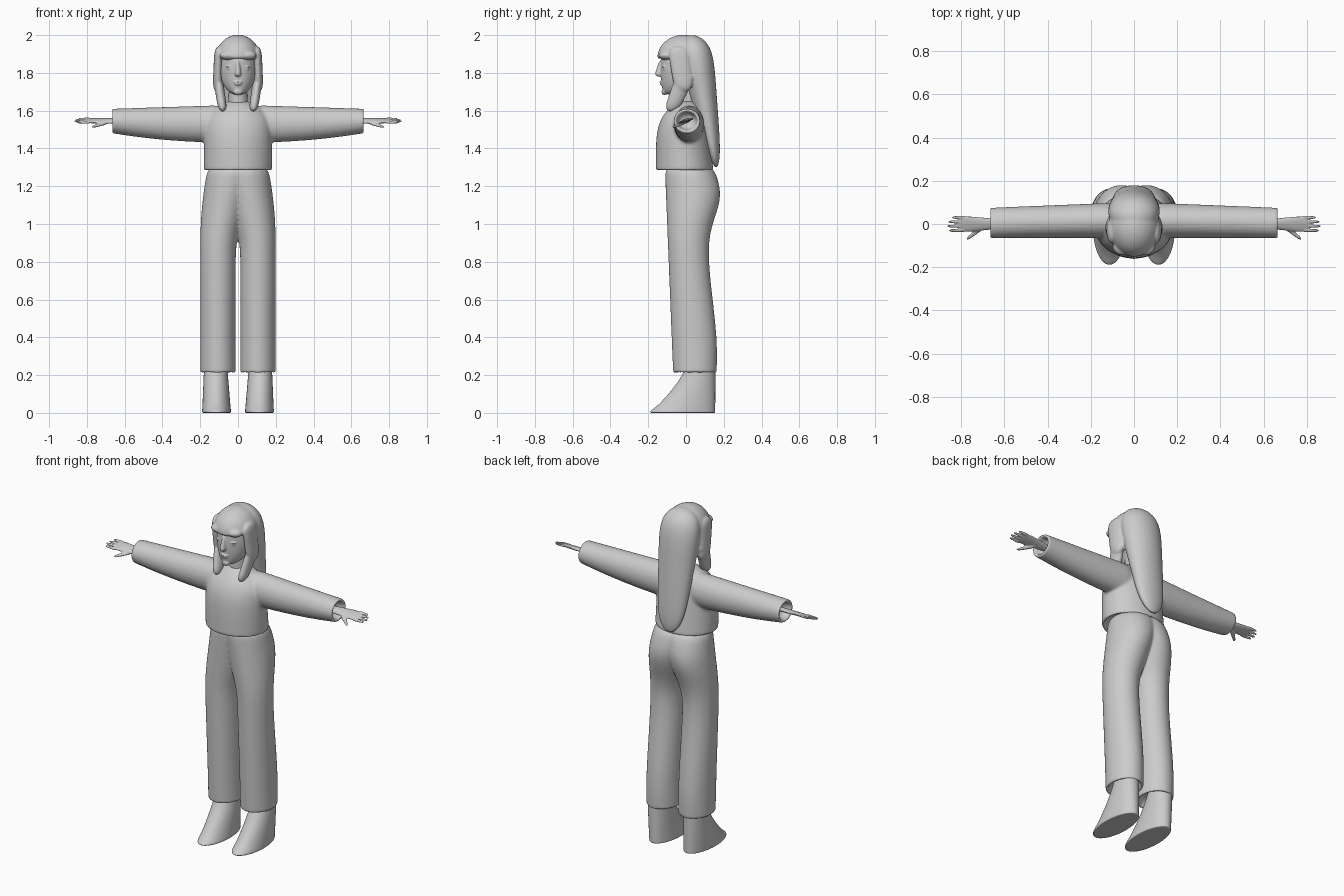
import bpy, bmesh, math
from mathutils import Matrix

if "Cube" in bpy.data.objects:
    bpy.data.objects.remove(bpy.data.objects["Cube"], do_unlink=True)

grey = bpy.data.materials.new("plain_grey")
grey.use_nodes = True
colour = (0.6, 0.6, 0.6, 1)
grey.diffuse_color = colour
grey.node_tree.nodes["Principled BSDF"].inputs["Base Color"].default_value = colour

SEGMENTS = 16
SWELL = 1.025  # makes up for the shrinkage of subdivision
HAND_TILT = 0.3


def loft(bm, rings, axis="z", both=False, tilt=0):
    """Closed tube through elliptical rings given as (position, a_min, a_max, b_min, b_max)."""
    for side in ((1, -1) if both else (1,)):
        loops = []
        for pos, a_min, a_max, b_min, b_max in rings:
            loop = []
            for i in range(SEGMENTS):
                angle = math.tau * i / SEGMENTS
                a = (a_min + a_max + (a_max - a_min) * SWELL * math.cos(angle)) / 2
                b = (b_min + b_max + (b_max - b_min) * SWELL * math.sin(angle)) / 2
                x, y, z = (a, b, pos) if axis == "z" else (pos, a, b + tilt * a)
                loop.append(bm.verts.new((side * x, y, z)))
            loops.append(loop)
        for low, high in zip(loops, loops[1:]):
            for i in range(SEGMENTS):
                j = (i + 1) % SEGMENTS
                bm.faces.new((low[i], low[j], high[j], high[i]))
        bm.faces.new(loops[0])
        bm.faces.new(loops[-1])


def steps(count):
    """Even fractions from nought to one."""
    return [i / count for i in range(count + 1)]


def mix(start, end, t):
    return start + (end - start) * t


def bump(value, centre, width):
    return math.exp(-((value - centre) / width) ** 2)


def inset(ring, wall, shift):
    pos, a_min, a_max, b_min, b_max = ring
    return (pos + shift, a_min + wall, a_max - wall, b_min + wall, b_max - wall)


def opening(ring, inward):
    """Rings, from inside to outside, of an open end with a thick rim."""
    return [inset(ring, 0.02, inward * 0.06), inset(ring, 0.018, 0), ring, inset(ring, 0, inward * 0.01)]


def strand(bm, start, end, **options):
    """Straight tapering piece with rounded ends."""
    rings = []
    for step in steps(12):
        t = (1 - math.cos(math.pi * step)) / 2
        scale = max(0.15, math.sqrt(1 - abs(2 * t - 1) ** 6))
        pos, a_min, a_max, b_min, b_max = (mix(p, q, t) for p, q in zip(start, end))
        a_trim = (a_max - a_min) * (1 - scale) / 2
        b_trim = (b_max - b_min) * (1 - scale) / 2
        rings.append((pos, a_min + a_trim, a_max - a_trim, b_min + b_trim, b_max - b_trim))
    loft(bm, rings, **options)


def blob(bm, centre, radii, both=False):
    x, y, z = centre
    for side in ((1, -1) if both else (1,)):
        matrix = Matrix.Translation((side * x, y, z)) @ Matrix.Diagonal((*radii, 1))
        bmesh.ops.create_uvsphere(bm, u_segments=16, v_segments=10, radius=1, matrix=matrix)


def finish(name, bm, voxel=0, softness=4):
    """Turn the pieces into one smooth object, fused when a voxel size is given."""
    bmesh.ops.recalc_face_normals(bm, faces=bm.faces)
    for face in bm.faces:
        face.smooth = True
    mesh = bpy.data.meshes.new(name)
    bm.to_mesh(mesh)
    bm.free()
    mesh.materials.append(grey)
    part = bpy.data.objects.new(name, mesh)
    bpy.context.collection.objects.link(part)
    rounding = part.modifiers.new("rounding", "SUBSURF")
    rounding.levels = rounding.render_levels = 2
    if voxel:
        fuse = part.modifiers.new("fuse", "REMESH")
        fuse.mode = "VOXEL"
        fuse.voxel_size = voxel
        fuse.use_smooth_shade = True
        soften = part.modifiers.new("soften", "SMOOTH")
        soften.iterations = softness


# Sweater torso: straight at the hem, rounding in towards the collar
def torso_ring(step):
    t = 1 - (1 - step) ** 2
    half = mix(0.18, 0.05, t ** 8)
    front = mix(-0.16, -0.04, t ** 5)
    back = mix(0.1, 0.05, t ** 8) + 0.045 * (1 - t)
    return (mix(1.28, 1.65, t), -half, half, front, back)


# Sleeve: gently tapering from the shoulder to an open cuff
def sleeve_ring(t):
    return (mix(0.05, 0.67, t), -0.065, mix(0.1, 0.075, t), mix(1.43, 1.48, t * t), mix(1.63, 1.61, t))


bm = bmesh.new()
torso = [torso_ring(step) for step in steps(10)]
loft(bm, opening(torso[0], 1) + torso[1:])
sleeve = [sleeve_ring(t) for t in steps(6)]
loft(bm, sleeve[:-1] + opening(sleeve[-1], -1)[::-1], axis="x", both=True)
finish("sweater", bm, voxel=0.008, softness=6)


# Trouser leg: both legs widen past the middle above the crotch and merge
def leg_ring(t):
    z = mix(0.21, 1.32, t)
    hip = max(0, z - 0.9) / 0.4
    back = 0.11 + 0.055 * bump(z, 0.3, 0.4) + 0.075 * bump(z, 1.16, 0.16)
    return (z, 0.012 - 0.12 * hip, 0.2 - 0.04 * hip ** 2, -0.06 - 0.04 * z, back)


bm = bmesh.new()
leg = [leg_ring(t) for t in steps(14)]
loft(bm, opening(leg[0], 1) + leg[1:], both=True)
finish("trousers", bm, voxel=0.008, softness=6)


# Shoe: flat sole, toe sloping back up to the ankle
def shoe_ring(t):
    return (0.28 * t, mix(0.037, 0.06, t), mix(0.19, 0.178, t), 0.01 - 0.2 * (1 - t) ** 1.5, 0.155)


bm = bmesh.new()
shoe = [shoe_ring(t) for t in steps(8)]
sole = [inset(shoe[0], 0.015, 0), shoe[0], inset(shoe[0], 0, 0.01)]
loft(bm, sole + shoe[1:], both=True)
finish("shoes", bm)


# Head: narrow chin, full cheeks
def head_ring(t):
    fullness = math.sin(math.pi * t)
    half = 0.1 * math.sqrt(fullness)
    return (mix(1.675, 1.97, t), -half, half, -0.108 - 0.027 * math.sqrt(fullness), mix(-0.05, 0.11, fullness))


bm = bmesh.new()
loft(bm, [head_ring(mix(0.03, 0.97, t)) for t in steps(10)])
# Neck, nose, lips, chin, eyes and upper lids
strand(bm, (1.56, -0.055, 0.055, -0.05, 0.06), (1.78, -0.045, 0.045, -0.05, 0.06))
strand(bm, (1.78, -0.02, 0.02, -0.17, -0.11), (1.87, -0.008, 0.008, -0.14, -0.11))
blob(bm, (0, -0.128, 1.752), (0.024, 0.013, 0.006))
blob(bm, (0, -0.127, 1.741), (0.02, 0.013, 0.007))
blob(bm, (0, -0.114, 1.7), (0.025, 0.016, 0.018))
blob(bm, (0.04, -0.113, 1.822), (0.02, 0.012, 0.008), both=True)
blob(bm, (0.042, -0.112, 1.833), (0.024, 0.017, 0.004), both=True)
finish("head", bm, voxel=0.004, softness=3)

# Hair: long back, domed crown with fringe, side locks resting on the chest
bm = bmesh.new()
strand(bm, (1.3, -0.08, 0.08, 0.13, 0.19), (2, -0.135, 0.135, -0.08, 0.14))
crown = []
for step in steps(6):
    angle = step * math.radians(85)
    half, depth = 0.12 * math.cos(angle), 0.142 * math.cos(angle)
    crown.append((1.875 + 0.128 * math.sin(angle), -half, half, -0.012 - depth, -0.012 + depth))
loft(bm, [inset(crown[0], 0.02, 0)] + crown)
blob(bm, (0.05, -0.105, 1.893), (0.05, 0.042, 0.026), both=True)
strand(bm, (1.94, 0.08, 0.125, -0.1, 0.02), (1.7, 0.08, 0.135, -0.06, 0.04), both=True)
strand(bm, (1.8, 0.085, 0.135, -0.05, 0.06), (1.595, 0.055, 0.105, -0.12, -0.04), both=True)
finish("hair", bm, voxel=0.006)

# Hands: palm, thumb and four fingers
bm = bmesh.new()
limb = {"axis": "x", "both": True, "tilt": HAND_TILT}
strand(bm, (0.6, -0.02, 0.02, 1.53, 1.56), (0.82, -0.042, 0.042, 1.54, 1.556), **limb)
strand(bm, (0.69, -0.02, 0.01, 1.53, 1.55), (0.775, -0.08, -0.06, 1.527, 1.54), **limb)
for finger, tip in enumerate((0.858, 0.868, 0.862, 0.845)):
    y = -0.03 + 0.02 * finger
    strand(bm, (0.78, y - 0.009, y + 0.009, 1.54, 1.555), (tip, y - 0.006, y + 0.006, 1.542, 1.553), **limb)
finish("hands", bm, voxel=0.004, softness=2)
